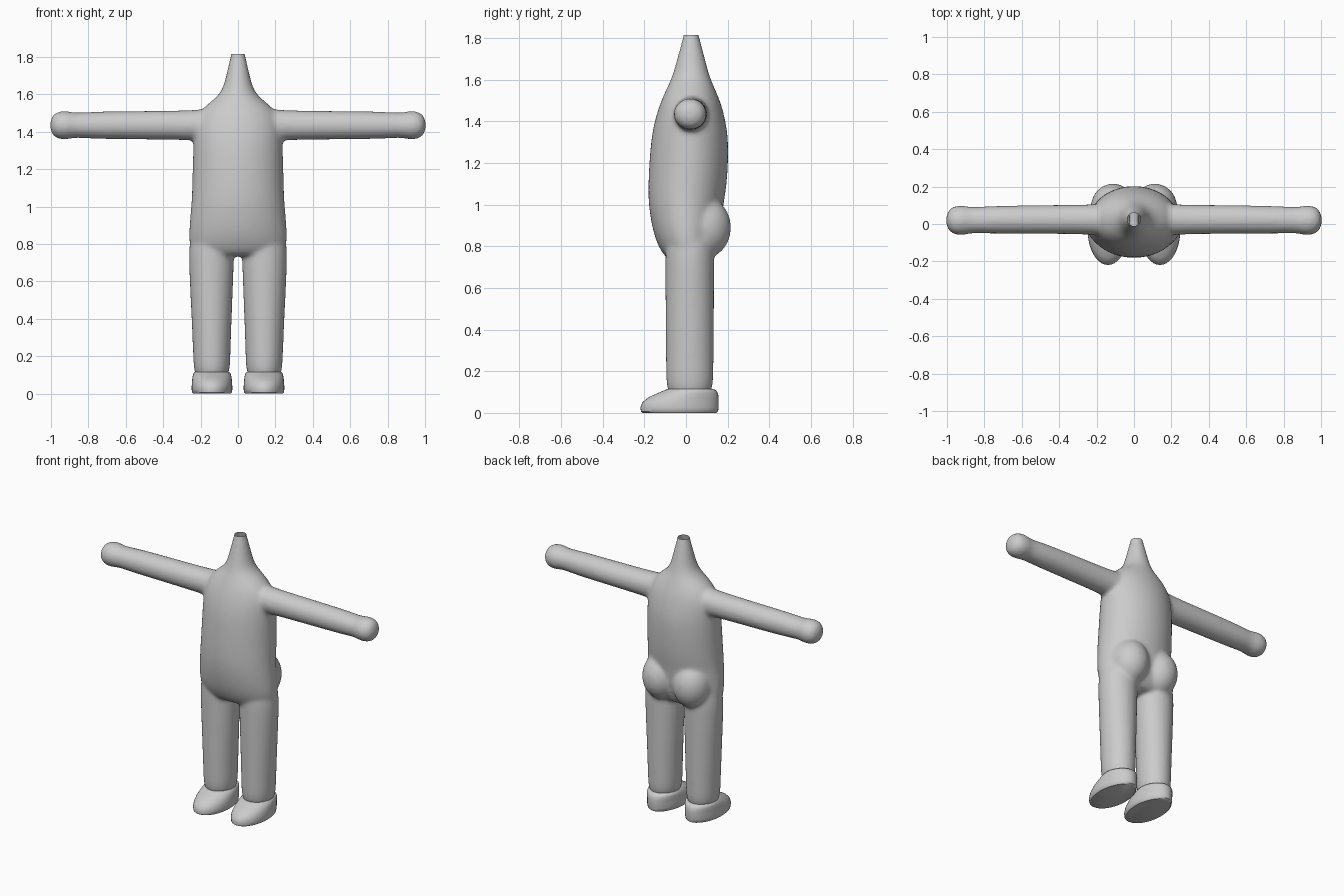
import bpy, bmesh, math
from mathutils import Vector

cube = bpy.data.objects.get("Cube")
if cube:
    bpy.data.objects.remove(cube)

grey = bpy.data.materials.new("light grey")
grey.use_nodes = True
grey.diffuse_color = (0.6, 0.6, 0.6, 1)
grey.node_tree.nodes["Principled BSDF"].inputs["Base Color"].default_value = (0.6, 0.6, 0.6, 1)


def add_object(name, bm):
    mesh = bpy.data.meshes.new(name)
    bm.to_mesh(mesh)
    bm.free()
    mesh.materials.append(grey)
    obj = bpy.data.objects.new(name, mesh)
    bpy.context.collection.objects.link(obj)
    return obj


def loft(bm, rings, side=1, along_x=False, segments=24):
    """Skin ellipses (height, centre u, centre v, radius u, radius v)."""
    loops = []
    for h, cu, cv, ru, rv in rings:
        loop = []
        for i in range(segments):
            a = math.tau * i / segments
            u, v = cu + ru * math.cos(a), cv + rv * math.sin(a)
            co = (side * h, u, v) if along_x else (side * u, v, h)
            loop.append(bm.verts.new(co))
        loops.append(loop)
    for low, high in zip(loops, loops[1:]):
        for i in range(segments):
            j = (i + 1) % segments
            bm.faces.new((low[i], low[j], high[j], high[i]))
    bm.faces.new(loops[0])
    bm.faces.new(loops[-1])
    bmesh.ops.recalc_face_normals(bm, faces=bm.faces[:])


def depth_rings(rows, cx=0):
    """Turn (height, half width, front y, back y) into loft rings."""
    return [(z, cx, (f + b) / 2, w, (b - f) / 2) for z, w, f, b in rows]


def smooth(obj):
    for poly in obj.data.polygons:
        poly.use_smooth = True


# Torso and neck
bm = bmesh.new()
loft(bm, depth_rings([
    (0.735, 0.19, -0.07, 0.08), (0.745, 0.245, -0.10, 0.12), (0.80, 0.265, -0.135, 0.15),
    (0.88, 0.264, -0.163, 0.17), (1.0, 0.252, -0.182, 0.18), (1.1, 0.247, -0.184, 0.2),
    (1.3, 0.242, -0.172, 0.208), (1.4, 0.24, -0.153, 0.192), (1.48, 0.225, -0.128, 0.172),
    (1.54, 0.175, -0.102, 0.147), (1.585, 0.115, -0.08, 0.127), (1.63, 0.08, -0.062, 0.11),
    (1.72, 0.06, -0.038, 0.088), (1.815, 0.037, -0.012, 0.061), (1.88, 0.028, 0, 0.05)]))

# Arms with hands, legs and buttocks
for side in (1, -1):
    loft(bm, [(0.12, 0.024, 1.435, 0.09, 0.09), (0.22, 0.024, 1.435, 0.082, 0.084),
              (0.3, 0.024, 1.435, 0.079, 0.079), (0.6, 0.024, 1.435, 0.077, 0.076),
              (0.8, 0.022, 1.435, 0.074, 0.073), (0.87, 0.02, 1.435, 0.069, 0.066),
              (0.905, 0.02, 1.435, 0.079, 0.075), (0.945, 0.02, 1.435, 0.081, 0.078),
              (0.98, 0.02, 1.435, 0.068, 0.066), (0.998, 0.02, 1.435, 0.044, 0.043),
              (1.004, 0.02, 1.435, 0.015, 0.015)], side, along_x=True)
    loft(bm, [(0.05, 0.14, 0.018, 0.096, 0.113), (0.2, 0.14, 0.018, 0.1, 0.115),
              (0.4, 0.141, 0.018, 0.108, 0.117), (0.6, 0.142, 0.018, 0.117, 0.118),
              (0.7, 0.142, 0.018, 0.121, 0.118), (0.8, 0.142, 0.018, 0.122, 0.118),
              (0.95, 0.13, 0.018, 0.1, 0.1)], side)
    start = len(bm.verts)
    ball = bmesh.ops.create_uvsphere(bm, u_segments=24, v_segments=16, radius=1)["verts"]
    for v in ball:
        v.co = Vector((side * 0.112, 0.085, 0.89)) + v.co * Vector((0.122, 0.133, 0.15))

body = add_object("body", bm)
sub = body.modifiers.new("round", "SUBSURF")
sub.levels = 2
remesh = body.modifiers.new("merge", "REMESH")
remesh.mode = "VOXEL"
remesh.voxel_size = 0.011
blend = body.modifiers.new("blend", "SMOOTH")
blend.factor = 0.5
blend.iterations = 12

# Bake the blended skin and open the neck at the top
bpy.context.view_layer.update()
baked = body.evaluated_get(bpy.context.evaluated_depsgraph_get())
bm = bmesh.new()
bm.from_mesh(baked.to_mesh())
body.modifiers.clear()
bmesh.ops.bisect_plane(bm, geom=bm.verts[:] + bm.edges[:] + bm.faces[:],
                       plane_co=(0, 0, 1.815), plane_no=(0, 0, 1), clear_outer=True)
bm.to_mesh(body.data)
bm.free()
smooth(body)

# Feet
for side, name in ((1, "left_foot"), (-1, "right_foot")):
    bm = bmesh.new()
    loft(bm, depth_rings([
        (0, 0.1, -0.207, 0.145), (0.006, 0.106, -0.216, 0.153), (0.025, 0.109, -0.219, 0.157),
        (0.05, 0.108, -0.21, 0.157), (0.075, 0.106, -0.18, 0.157), (0.095, 0.103, -0.135, 0.153),
        (0.108, 0.099, -0.105, 0.145), (0.115, 0.092, -0.09, 0.13)], 0.139), side, segments=40)
    # Broader toe than heel
    for v in bm.verts:
        v.co.x = side * 0.139 + (v.co.x - side * 0.139) * (1 - 0.35 * max(0, v.co.y - 0.02))
    foot = add_object(name, bm)
    smooth(foot)
    bpy.ops.object.select_all(action="DESELECT")
    foot.select_set(True)
    bpy.context.view_layer.objects.active = foot
    bpy.ops.object.shade_smooth_by_angle(angle=math.radians(40))
